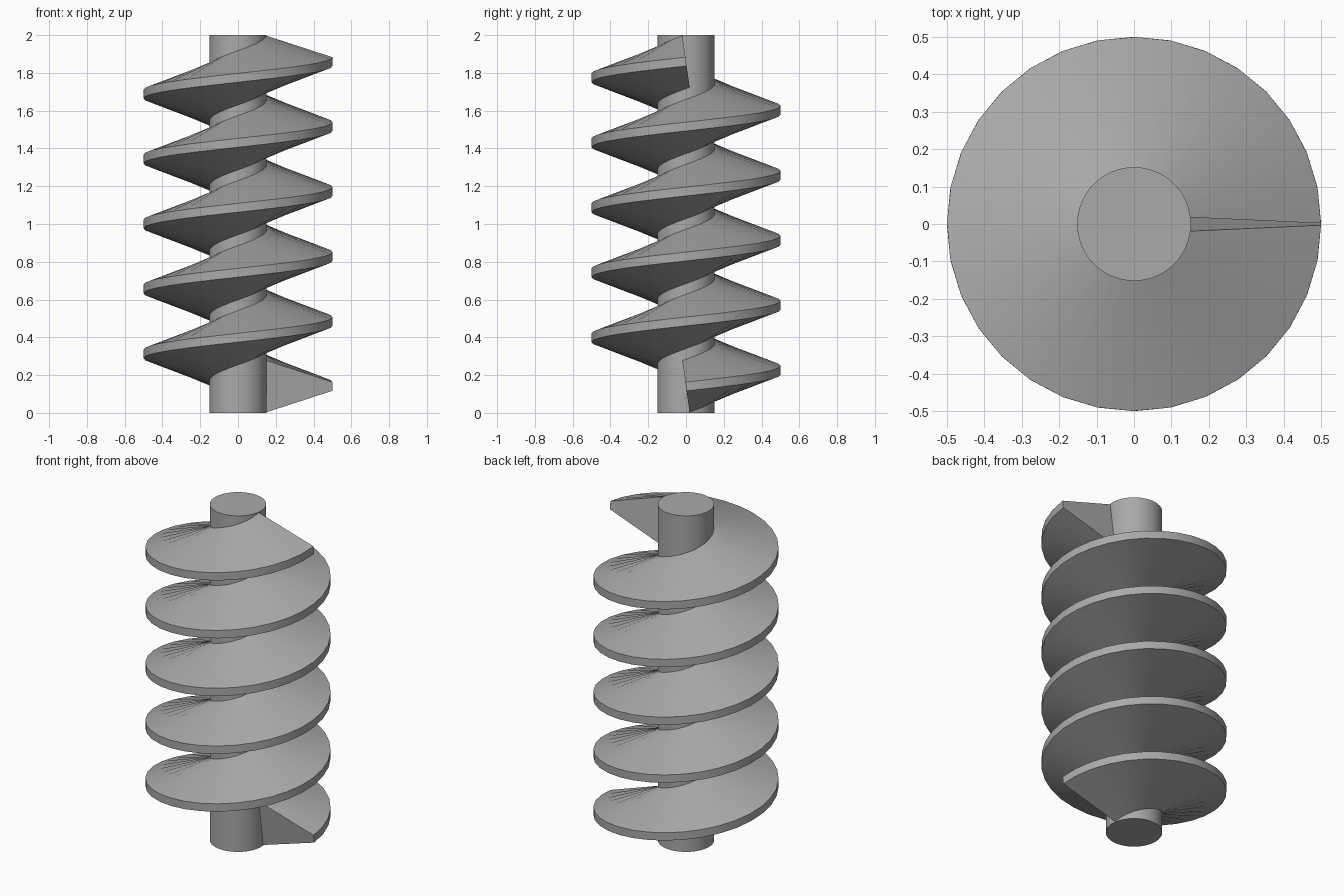
import bpy
import bmesh
from math import pi, cos, sin, radians
from mathutils import Matrix, Vector

if "Cube" in bpy.data.objects:
    bpy.data.objects.remove(bpy.data.objects["Cube"], do_unlink=True)

TURNS, STEPS = 5, 32
HEIGHT = 2.0
ROOT_R, RIM_R = 0.14, 0.5
ROOT_HALF, RIM_HALF = 0.14, 0.023
PITCH = (HEIGHT - 2 * ROOT_HALF) / TURNS
LEAN = 0.14  # section leans square to the helix

grey = bpy.data.materials.new("plain grey")
grey.use_nodes = True
colour = (0.4, 0.4, 0.4, 1)
grey.diffuse_color = colour
grey.node_tree.nodes["Principled BSDF"].inputs["Base Color"].default_value = colour


def finish(bm, name):
    bmesh.ops.recalc_face_normals(bm, faces=bm.faces)
    mesh = bpy.data.meshes.new(name)
    bm.to_mesh(mesh)
    bm.free()
    mesh.materials.append(grey)
    obj = bpy.data.objects.new(name, mesh)
    bpy.context.collection.objects.link(obj)
    bpy.ops.object.select_all(action='DESELECT')
    obj.select_set(True)
    bpy.context.view_layer.objects.active = obj
    bpy.ops.object.shade_smooth_by_angle(angle=radians(30))


# Central shaft
bm = bmesh.new()
bmesh.ops.create_cone(bm, cap_ends=True, segments=64, radius1=0.152, radius2=0.152,
                      depth=HEIGHT, matrix=Matrix.Translation((0, 0, HEIGHT / 2)))
finish(bm, "shaft")

# Helical flight: a tapered section swept up around the shaft
section = [Vector((r, -LEAN * h, h)) for r, h in
           ((ROOT_R, -ROOT_HALF), (RIM_R, -RIM_HALF), (RIM_R, RIM_HALF), (ROOT_R, ROOT_HALF))]
bm = bmesh.new()
rings = []
for i in range(TURNS * STEPS + 1):
    turn = i / STEPS
    place = Matrix.Translation((0, 0, ROOT_HALF + PITCH * turn)) @ Matrix.Rotation(2 * pi * turn, 4, 'Z')
    rings.append([bm.verts.new(place @ p) for p in section])
for a, b in zip(rings, rings[1:]):
    for k in range(4):
        n = (k + 1) % 4
        bm.faces.new((a[k], a[n], b[n], b[k]))
bm.faces.new(rings[0])
bm.faces.new(rings[-1])
finish(bm, "screw_flight")
